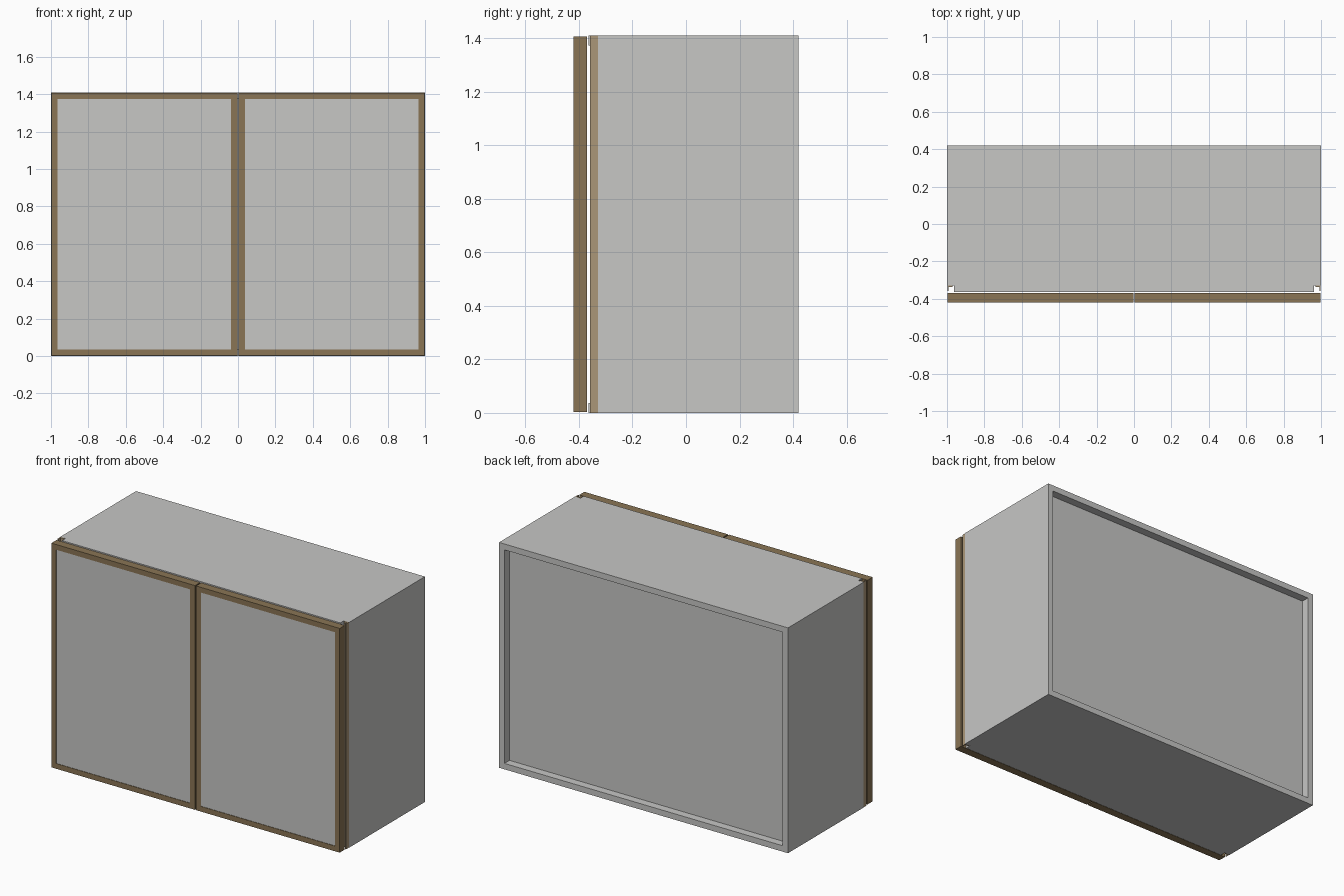
import bpy, bmesh

if "Cube" in bpy.data.objects:
    bpy.data.objects.remove(bpy.data.objects["Cube"])

def mat(name, rgb):
    m = bpy.data.materials.new(name)
    m.diffuse_color = (*rgb, 1)
    m.use_nodes = True
    m.node_tree.nodes["Principled BSDF"].inputs["Base Color"].default_value = m.diffuse_color
    return m

GREY = mat("light grey", (0.57, 0.57, 0.56))
BROWN = mat("brown frame", (0.254, 0.178, 0.089))
TAN = mat("tan trim", (0.41, 0.31, 0.19))

W, D, H, T = 1.0, 0.42, 1.41, 0.037      # half width, half depth, height, board thickness
FRONT, POST, DOOR = -0.364, -0.329, -0.37  # carcass front, side board front, door back
INX = W - T

def add(name, bm, *mats):
    bmesh.ops.recalc_face_normals(bm, faces=bm.faces)
    me = bpy.data.meshes.new(name)
    bm.to_mesh(me)
    bm.free()
    for m in mats:
        me.materials.append(m)
    ob = bpy.data.objects.new(name, me)
    bpy.context.collection.objects.link(ob)
    return ob

def prism(name, pts, z0, z1, m):
    """Extrude a plan outline from z0 to z1."""
    bm = bmesh.new()
    f = bm.faces.new([bm.verts.new((x, y, z0)) for x, y in pts])
    r = bmesh.ops.extrude_face_region(bm, geom=[f])
    vs = [v for v in r["geom"] if isinstance(v, bmesh.types.BMVert)]
    bmesh.ops.translate(bm, verts=vs, vec=(0, 0, z1 - z0))
    return add(name, bm, m)

def rect(x0, x1, y0, y1):
    return [(x0, y0), (x1, y0), (x1, y1), (x0, y1)]

# Top and bottom boards, notched at the front corners
plan = [(-INX, FRONT), (INX, FRONT), (INX, D), (-W, D), (-W, POST), (-INX, POST)]
prism("bottom_board", plan, 0, T, GREY)
prism("top_board", plan, H - T, H, GREY)

# Side boards: the right runs full height, the left sits between the others
prism("right_side", rect(INX, W, POST, D), 0, H, GREY)
prism("left_side", rect(-W, -INX, POST, D), T, H - T, GREY)

# Recessed back panel
prism("back_panel", rect(-INX, INX, 0.355, 0.37), T, H - T, GREY)

# L-shaped trim strips in the front corner notches
for side, s in (("left", -1), ("right", 1)):
    ell = [(0.992, -0.358), (0.998, -0.358), (0.998, POST), (0.97, POST),
           (0.97, -0.337), (0.992, -0.337)]
    prism(side + "_corner_trim", [(s * x, y) for x, y in ell], 0, H, TAN)

# Framed doors with inset panels on both faces
def door(name, x0, x1):
    y0, y1, z0, z1 = -D, DOOR, 0.003, 1.406
    bm = bmesh.new()
    bmesh.ops.create_cube(bm, size=1)
    for v in bm.verts:
        v.co = (x1 if v.co.x > 0 else x0, y1 if v.co.y > 0 else y0, z1 if v.co.z > 0 else z0)
    bm.normal_update()
    faces = [f for f in bm.faces if abs(f.normal.y) > 0.9]
    bmesh.ops.inset_individual(bm, faces=faces, thickness=0.046)
    bmesh.ops.inset_individual(bm, faces=faces, thickness=0.0, depth=-0.003)
    for f in faces:
        f.material_index = 1
    add(name, bm, BROWN, GREY)

door("left_door", -0.998, -0.004)
door("right_door", 0.004, 0.998)
